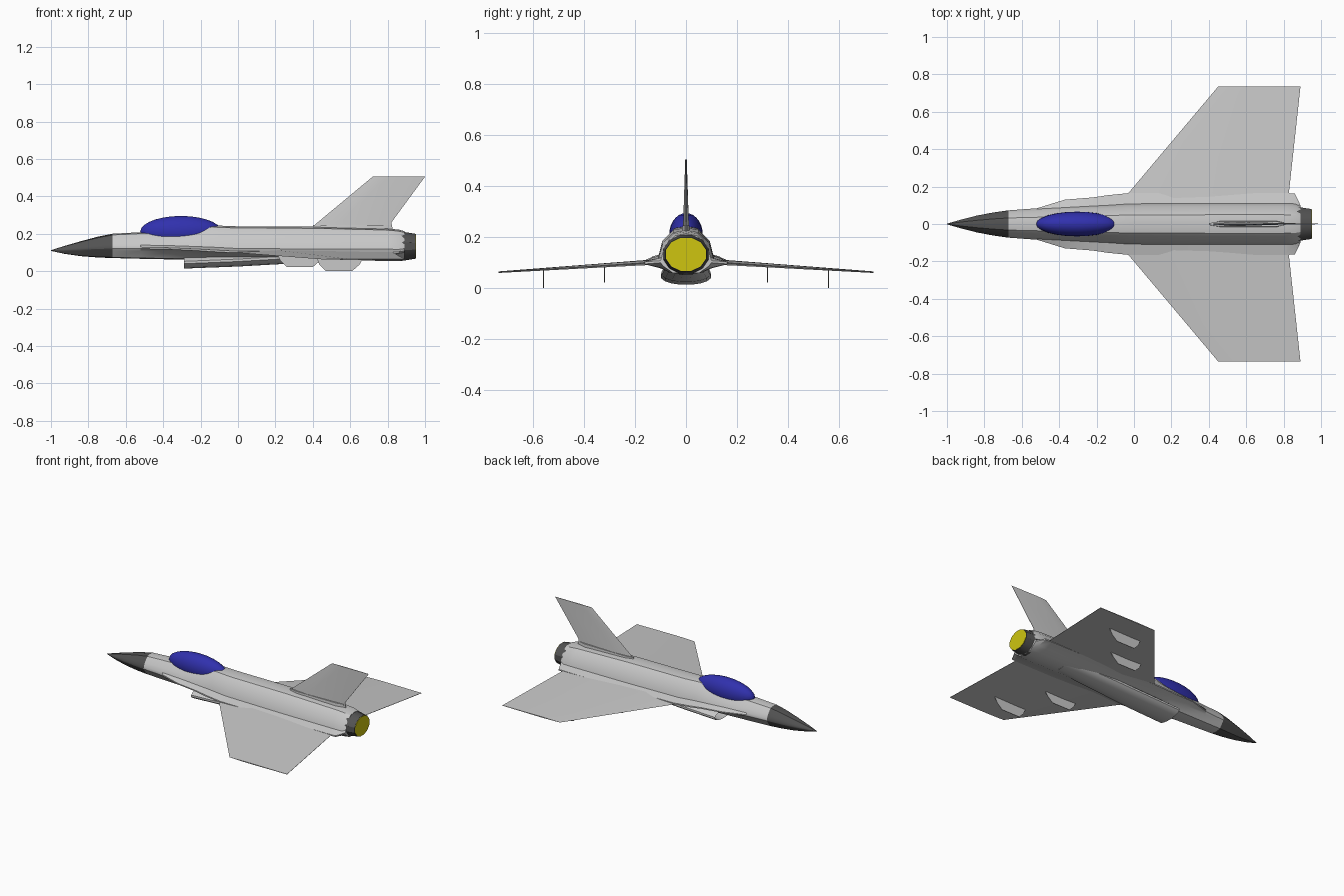
import bpy, bmesh, math
from mathutils import Vector

cube = bpy.data.objects.get("Cube")
if cube:
    bpy.data.objects.remove(cube, do_unlink=True)


def material(name, r, g, b):
    m = bpy.data.materials.new(name)
    m.use_nodes = True
    m.diffuse_color = (r, g, b, 1)
    m.node_tree.nodes["Principled BSDF"].inputs["Base Color"].default_value = (r, g, b, 1)
    return m


GREY = material("light grey", 0.58, 0.58, 0.58)
DARK = material("dark grey", 0.085, 0.085, 0.085)
BLUE = material("canopy blue", 0.03, 0.03, 0.42)
YELLOW = material("exhaust yellow", 0.62, 0.56, 0.005)


def finish(name, bm, mat, angle=30):
    """Turn a bmesh into a shaded object."""
    bmesh.ops.recalc_face_normals(bm, faces=bm.faces)
    mesh = bpy.data.meshes.new(name)
    bm.to_mesh(mesh)
    bm.free()
    mesh.materials.append(mat)
    obj = bpy.data.objects.new(name, mesh)
    bpy.context.collection.objects.link(obj)
    bpy.ops.object.select_all(action='DESELECT')
    obj.select_set(True)
    bpy.context.view_layer.objects.active = obj
    bpy.ops.object.shade_smooth_by_angle(angle=math.radians(angle))
    return obj


def loft(name, rings, mat, angle=30):
    """Skin a row of equal closed rings and cap both ends."""
    bm = bmesh.new()
    rows = [[bm.verts.new(p) for p in ring] for ring in rings]
    n = len(rows[0])
    for a, b in zip(rows, rows[1:]):
        for i in range(n):
            j = (i + 1) % n
            bm.faces.new((a[i], a[j], b[j], b[i]))
    bm.faces.new(rows[0])
    bm.faces.new(rows[-1])
    return finish(name, bm, mat, angle)


def hull_ring(x, top, bot, w, s, sz):
    """Fuselage section: body half width w, side strake half width s at height sz."""
    h = top - bot
    half = [(0.45 * w, top - 0.05 * h), (0.85 * w, top - 0.3 * h), (w, sz + 0.1 * h),
            (s, sz + 0.02 * h), (s, sz - 0.03 * h), (0.92 * w, sz - 0.12 * h),
            (0.55 * w, bot + 0.03 * h)]
    return ([(x, 0, top)] + [(x, y, z) for y, z in half] + [(x, 0, bot)]
            + [(x, -y, z) for y, z in reversed(half)])


def ellipse_ring(x, z, ry, rz, n=12):
    return [(x, ry * math.sin(2 * math.pi * (i + 0.5) / n),
             z + rz * math.cos(2 * math.pi * (i + 0.5) / n)) for i in range(n)]


# Nose cone
seam = (-0.67, 0.2, 0.07, 0.072, 0.073, 0.125)
loft("nose_cone", [hull_ring(*r) for r in [
    (-1, 0.112, 0.108, 0.002, 0.002, 0.11),
    (-0.93, 0.134, 0.093, 0.022, 0.022, 0.112),
    (-0.84, 0.16, 0.08, 0.044, 0.045, 0.117),
    (-0.75, 0.184, 0.073, 0.061, 0.062, 0.122),
    seam]], DARK)

# Fuselage with blended strakes
loft("fuselage", [hull_ring(*r) for r in [
    seam,
    (-0.52, 0.208, 0.066, 0.08, 0.084, 0.125),
    (-0.37, 0.212, 0.063, 0.088, 0.13, 0.122),
    (-0.22, 0.225, 0.06, 0.096, 0.142, 0.115),
    (-0.14, 0.245, 0.06, 0.1, 0.154, 0.11),
    (-0.02, 0.24, 0.06, 0.108, 0.166, 0.104),
    (0.4, 0.238, 0.058, 0.11, 0.166, 0.1),
    (0.8, 0.228, 0.055, 0.11, 0.166, 0.1),
    (0.86, 0.222, 0.055, 0.108, 0.163, 0.1),
    (0.89, 0.214, 0.056, 0.096, 0.1, 0.105)]], GREY)

# Air intake: chin duct with a recessed mouth, fading into the belly
loft("air_intake", [ellipse_ring(*r, n=16) for r in [
    (-0.2, 0.048, 0.07, 0.022),
    (-0.285, 0.046, 0.09, 0.028),
    (-0.29, 0.046, 0.1, 0.033),
    (0, 0.058, 0.098, 0.034),
    (0.25, 0.073, 0.09, 0.035),
    (0.6, 0.09, 0.075, 0.035)]], GREY, 40)

# Exhaust nozzle and glowing disc
loft("exhaust_nozzle", [ellipse_ring(0.87, 0.133, 0.095, 0.082),
                        ellipse_ring(0.948, 0.133, 0.083, 0.069)], DARK)
loft("exhaust_disc", [ellipse_ring(0.946, 0.133, 0.081, 0.067),
                      ellipse_ring(0.951, 0.133, 0.081, 0.067)], YELLOW)

# Canopy
bm = bmesh.new()
bmesh.ops.create_uvsphere(bm, u_segments=24, v_segments=14, radius=1)
for v in bm.verts:
    v.co = Vector((-0.305 + v.co.x * 0.218, v.co.y * 0.066, 0.21 + v.co.z * 0.085))
finish("canopy", bm, BLUE, 60)


def wing_ring(y, z, front, back, t):
    """Thin airfoil section at span y."""
    crest = front + 0.3 * (back - front)
    return [(front, y, z), (crest, y, z + t), (back, y, z + 0.001),
            (back, y, z - 0.001), (crest, y, z - t)]


# Wings and their pylons, mirrored across the centre line
for side, label in ((1, "back"), (-1, "front")):
    loft(label + "_wing", [wing_ring(side * 0.08, 0.105, -0.1, 0.825, 0.012),
                           wing_ring(side * 0.165, 0.1, -0.03, 0.828, 0.01),
                           wing_ring(side * 0.735, 0.063, 0.45, 0.89, 0.003)], GREY)
    for part, x, y, top, bottom in (("inner", 0.21, 0.32, 0.09, 0.022),
                                    ("outer", 0.42, 0.56, 0.074, 0)):
        low = bottom + 0.035
        outline = [(x, top), (x + 0.015, low), (x + 0.05, bottom),
                   (x + 0.19, bottom), (x + 0.23, low), (x + 0.25, top)]
        loft(f"{label}_{part}_pylon",
             [[(px, side * y + dy, pz) for px, pz in outline] for dy in (-0.002, 0.002)], GREY)


def fin_ring(z, front, back, t):
    mid = front + 0.3 * (back - front)
    return [(front, 0, z), (mid, t, z), (back, 0.001, z),
            (back, -0.001, z), (mid, -t, z)]


# Tail fin with a low base fairing
loft("tail_fin", [fin_ring(0.21, 0.37, 0.83, 0.013),
                  fin_ring(0.26, 0.425, 0.82, 0.011),
                  fin_ring(0.505, 0.72, 1.0, 0.003)], GREY)
loft("fin_fairing", [[(0.4, y * 0.3, z), (0.46, y, z), (0.76, y, z), (0.81, y * 0.3, z),
                      (0.81, -y * 0.3, z), (0.76, -y, z), (0.46, -y, z), (0.4, -y * 0.3, z)]
                     for y, z in ((0.018, 0.21), (0.014, 0.246))], GREY)
